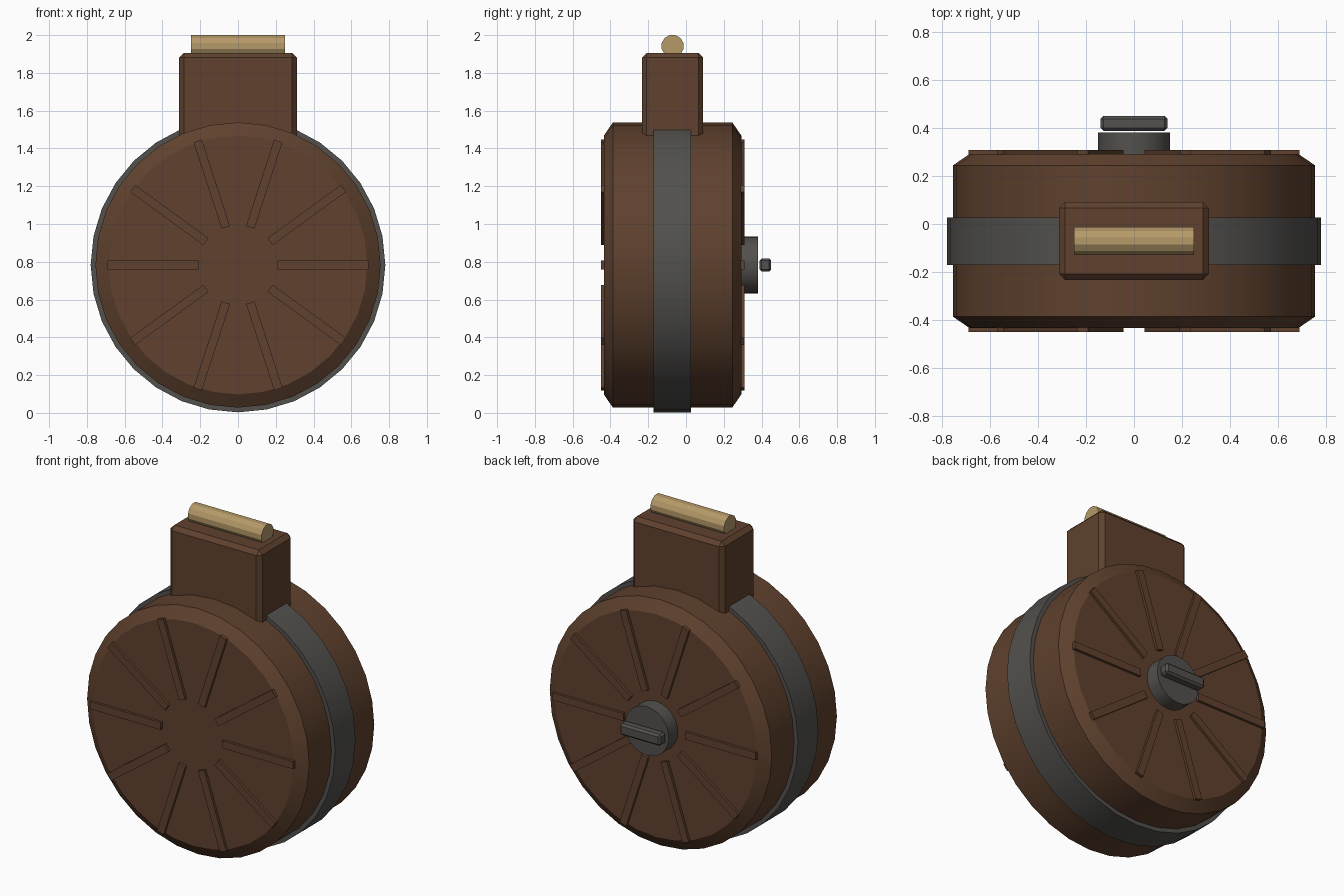
import bpy, bmesh, math
from mathutils import Matrix

if "Cube" in bpy.data.objects:
    bpy.data.objects.remove(bpy.data.objects["Cube"])

CZ = 0.783      # height of the drum axis
MY = -0.071     # middle of the drum along y


def material(name, rgb):
    m = bpy.data.materials.new(name)
    m.diffuse_color = (*rgb, 1)
    m.use_nodes = True
    m.node_tree.nodes["Principled BSDF"].inputs["Base Color"].default_value = m.diffuse_color
    return m


BROWN = material("brown_polymer", (0.115, 0.053, 0.027))
GREY = material("dark_grey_metal", (0.085, 0.082, 0.075))
BRASS = material("brass", (0.46, 0.32, 0.14))


def finish(name, bm, mat, smooth=None):
    bmesh.ops.recalc_face_normals(bm, faces=bm.faces)
    me = bpy.data.meshes.new(name)
    bm.to_mesh(me)
    bm.free()
    ob = bpy.data.objects.new(name, me)
    bpy.context.collection.objects.link(ob)
    me.materials.append(mat)
    if smooth:
        bpy.ops.object.select_all(action='DESELECT')
        bpy.context.view_layer.objects.active = ob
        ob.select_set(True)
        bpy.ops.object.shade_smooth_by_angle(angle=math.radians(smooth))
    return ob


def lathe_y(name, profile, sides, mat):
    """Closed solid turned about the drum axis; profile is (radius, y)."""
    bm = bmesh.new()
    rings = [[bm.verts.new((r * math.sin(2 * math.pi * i / sides), y,
                            CZ + r * math.cos(2 * math.pi * i / sides)))
              for i in range(sides)] for r, y in profile]
    for a, b in zip(rings, rings[1:]):
        for i in range(sides):
            j = (i + 1) % sides
            bm.faces.new((a[i], a[j], b[j], b[i]))
    bm.faces.new(rings[0])
    bm.faces.new(rings[-1])
    return finish(name, bm, mat, 30)


def box(name, lo, hi, mat, bevel=0):
    bm = bmesh.new()
    size = [h - l for l, h in zip(lo, hi)]
    mid = [(h + l) / 2 for l, h in zip(lo, hi)]
    bmesh.ops.create_cube(bm, size=1, matrix=Matrix.Translation(mid) @ Matrix.Diagonal((*size, 1)))
    if bevel:
        bmesh.ops.bevel(bm, geom=bm.edges[:], offset=bevel, segments=1, affect='EDGES')
    return finish(name, bm, mat)


# Drum body with chamfered rims, and the metal band around it
lathe_y("drum_body", [(0.685, -0.435), (0.755, -0.387), (0.755, 0.245), (0.685, 0.293)], 32, BROWN)
lathe_y("centre_band", [(0.78, -0.171), (0.78, 0.027)], 32, GREY)

# Raised radial ribs on both faces
for side, y in (("front", -0.441), ("back", 0.299)):
    bm = bmesh.new()
    for k in range(10):
        m = (Matrix.Translation((0, y, CZ)) @ Matrix.Rotation(k * math.pi / 5, 4, 'Y')
             @ Matrix.Translation((0.45, 0, 0)) @ Matrix.Diagonal((0.48, 0.02, 0.046, 1)))
        bmesh.ops.create_cube(bm, size=1, matrix=m)
    finish(side + "_ribs", bm, BROWN)

# Feed neck rising from the drum
box("feed_neck", (-0.312, MY - 0.162, 1.3), (0.312, MY + 0.162, 1.906), BROWN, 0.025)

# Round lying on the neck
bm = bmesh.new()
bmesh.ops.create_cone(bm, cap_ends=True, segments=12, radius1=0.06, radius2=0.06, depth=0.5,
                      matrix=Matrix.Translation((0, MY, 1.942)) @ Matrix.Rotation(math.pi / 2, 4, 'Y')
                      @ Matrix.Rotation(math.pi / 12, 4, 'Z'))
finish("top_round", bm, BRASS)

# Winding knob and its key on the back
lathe_y("winding_knob", [(0.15, 0.28), (0.15, 0.381)], 24, GREY)
box("winding_key", (-0.139, 0.389, CZ - 0.035), (0.139, 0.451, CZ + 0.035), GREY, 0.012)
